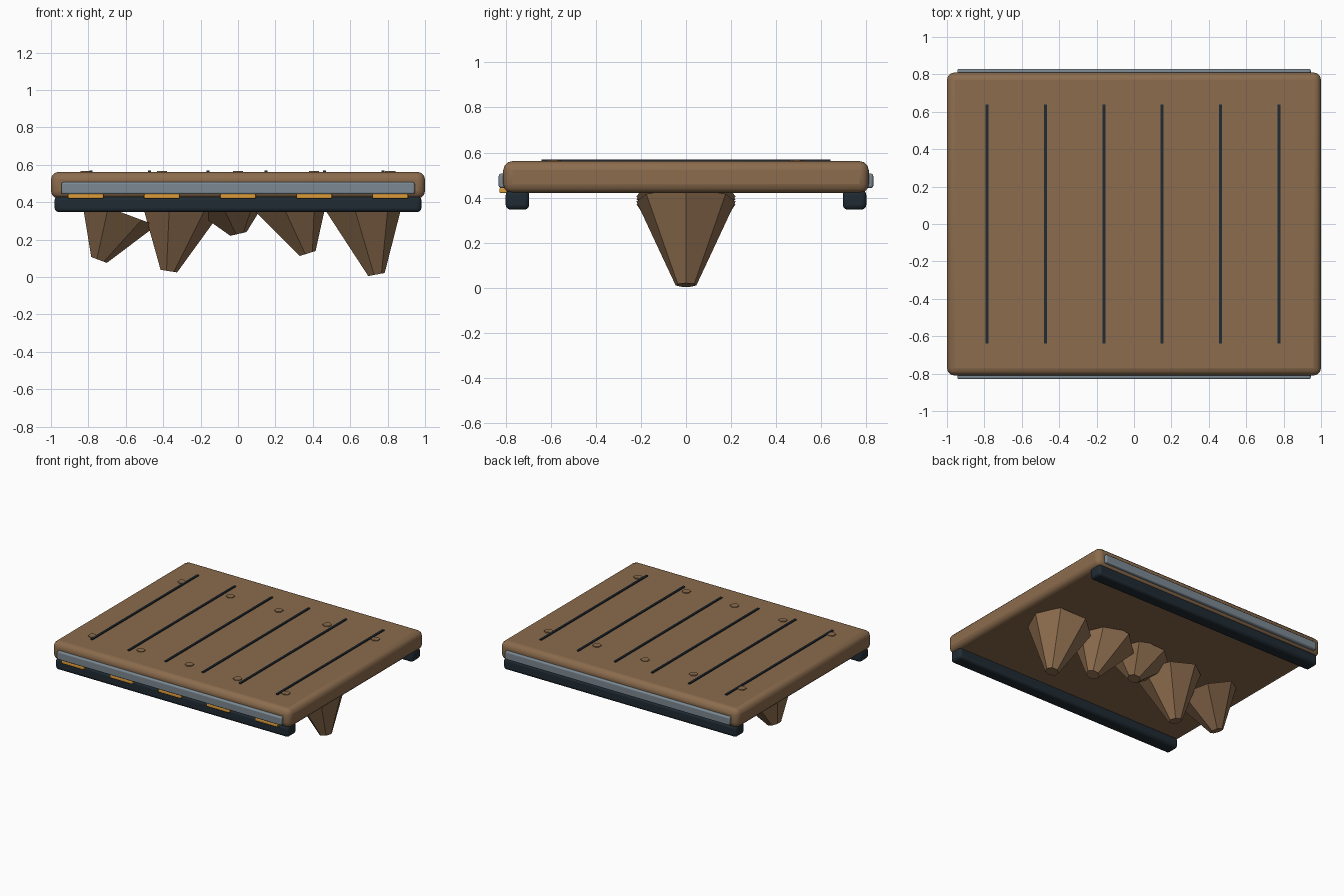
import bpy
import math
from mathutils import Matrix

if "Cube" in bpy.data.objects:
    bpy.data.objects.remove(bpy.data.objects["Cube"])


def material(name, rgb):
    m = bpy.data.materials.new(name)
    m.use_nodes = True
    m.diffuse_color = (*rgb, 1)
    m.node_tree.nodes["Principled BSDF"].inputs["Base Color"].default_value = (*rgb, 1)
    return m


BROWN = material("earth brown", (0.26, 0.15, 0.075))
STEEL = material("steel grey", (0.20, 0.25, 0.29))
DARK = material("dark slate", (0.014, 0.024, 0.033))
AMBER = material("amber", (0.72, 0.33, 0.04))


def finish(name, mat):
    ob = bpy.context.object
    ob.name = name
    ob.data.materials.append(mat)
    return ob


def box(name, center, size, mat, bevel=0.0):
    bpy.ops.mesh.primitive_cube_add(size=1, location=center)
    ob = finish(name, mat)
    ob.data.transform(Matrix.Diagonal((*size, 1)))
    if bevel:
        mod = ob.modifiers.new("rounded edges", "BEVEL")
        mod.width = bevel
        mod.segments = 3
        bpy.ops.object.shade_smooth_by_angle(angle=math.radians(35))
    return ob


# Platform slab
box("platform_slab", (0, 0, 0.491), (2, 1.62, 0.142), BROWN, 0.04)

# Edge trims and support rails along front and back
for side, sy in (("front", -1), ("back", 1)):
    box(side + "_trim", (0, sy * 0.805, 0.475), (1.89, 0.05, 0.064), STEEL, 0.01)
    box(side + "_rail", (0, sy * 0.747, 0.39), (1.96, 0.104, 0.085), DARK, 0.02)

# Front lamps, and bolts on the deck
for i in range(5):
    x = (i - 2) * 0.407
    box(f"front_lamp_{i + 1}", (x, -0.81, 0.432), (0.19, 0.034, 0.024), AMBER, 0.006)
    for row, y in (("front", -0.585), ("back", 0.49)):
        bpy.ops.mesh.primitive_cylinder_add(vertices=6, radius=0.031, depth=0.016,
                                            location=(x, y, 0.56))
        finish(f"{row}_bolt_{i + 1}", BROWN)

# Deck seams
for i in range(6):
    box(f"deck_seam_{i + 1}", ((i - 2.5) * 0.312 - 0.005, 0, 0.566),
        (0.016, 1.28, 0.008), DARK)

# Hanging rocks: tip x, tip z, lean in degrees, length
ROCKS = [
    (-0.745, 0.092, 20.5, 0.28),
    (-0.372, 0.032, 9, 0.35),
    (0.0, 0.230, -13, 0.18),
    (0.370, 0.125, -17.5, 0.31),
    (0.738, 0.013, -10.5, 0.385),
]
for i, (x, z, lean, length) in enumerate(ROCKS):
    bpy.ops.mesh.primitive_cone_add(vertices=7, radius1=0.047, radius2=0.225,
                                    depth=length)
    rock = finish(f"hanging_rock_{i + 1}", BROWN)
    # Put the origin at the tip and turn one corner toward the side
    rock.data.transform(Matrix.Rotation(-math.pi / 2, 4, "Z")
                        @ Matrix.Translation((0, 0, length / 2)))
    rock.location = (x, 0, z)
    rock.rotation_euler.y = math.radians(lean)
